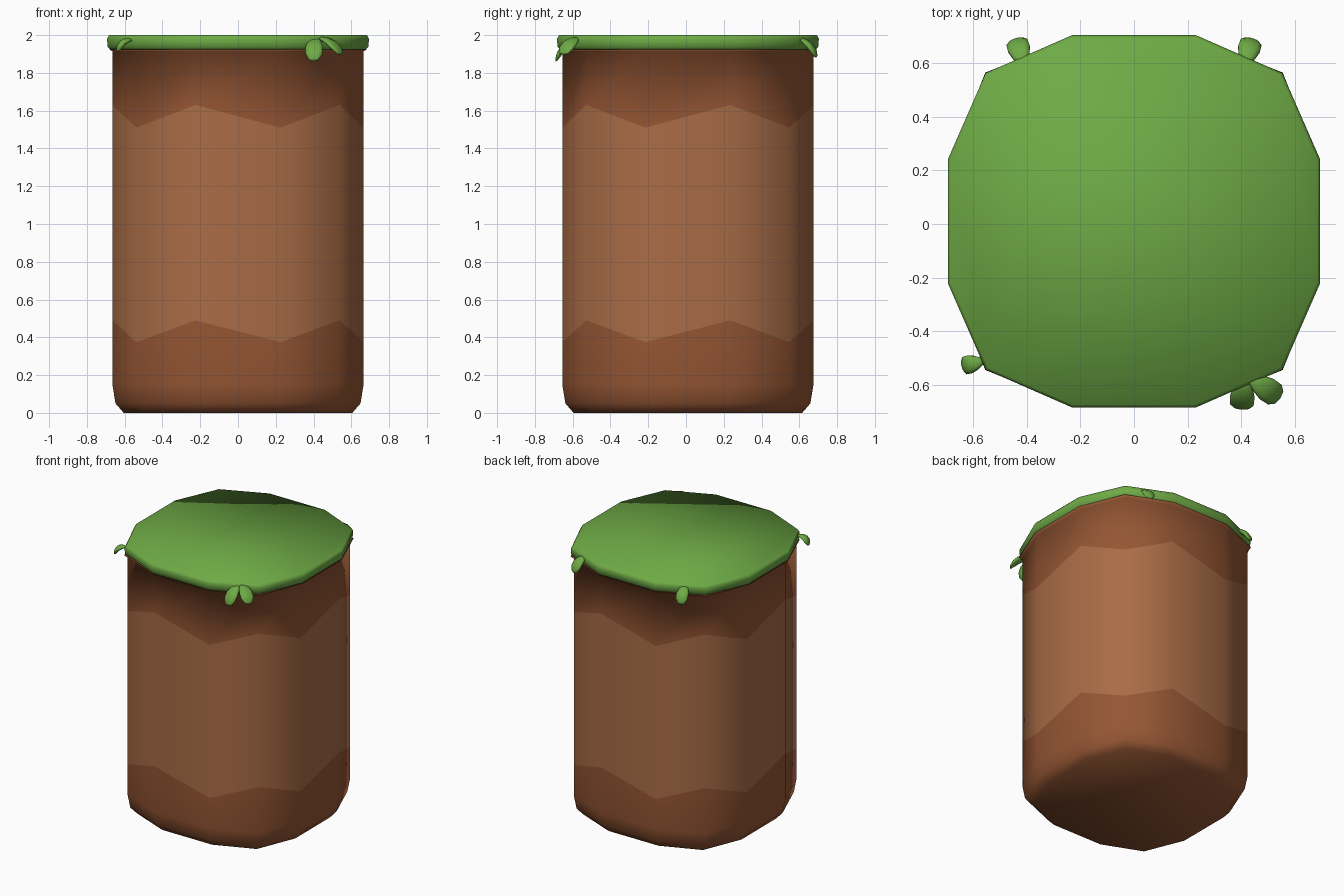
import bpy, bmesh, math
from mathutils import Vector, Matrix

if "Cube" in bpy.data.objects:
    bpy.data.objects.remove(bpy.data.objects["Cube"])

def material(name, rgb):
    m = bpy.data.materials.new(name)
    m.diffuse_color = (*rgb, 1)
    m.use_nodes = True
    m.node_tree.nodes["Principled BSDF"].inputs["Base Color"].default_value = m.diffuse_color
    return m

BARK = material("dark_bark", (0.30, 0.093, 0.034))
WOOD = material("light_bark", (0.40, 0.15, 0.062))
GREEN = material("grass_green", (0.155, 0.40, 0.06))

def ring_points(a, b, c):
    """Twelve-sided outline: a = flat half width, b = corner, c = side reach."""
    quarter = [(c, a), (b, b), (a, c)]
    pts = []
    for k in range(4):
        for x, y in quarter:
            for _ in range(k):
                x, y = -y, x
            pts.append((x, y))
    return pts

def loft(name, outline, rings, mats, y_shift=0.01):
    """Stack of scaled outlines; each ring is (scale, z_even, z_odd, material index)."""
    bm = bmesh.new()
    loops = [[bm.verts.new((x * s, y * s + y_shift, (z0, z1)[i % 2]))
              for i, (x, y) in enumerate(outline)] for s, z0, z1, _ in rings]
    n = len(outline)
    for low, high, ring in zip(loops, loops[1:], rings[1:]):
        for i in range(n):
            j = (i + 1) % n
            bm.faces.new((low[i], low[j], high[j], high[i])).material_index = ring[3]
    bm.faces.new(loops[0][::-1])
    bm.faces.new(loops[-1])
    return finish(bm, name, mats)

def finish(bm, name, mats):
    for f in bm.faces:
        f.smooth = True
    me = bpy.data.meshes.new(name)
    bm.to_mesh(me)
    bm.free()
    for m in mats:
        me.materials.append(m)
    ob = bpy.data.objects.new(name, me)
    bpy.context.collection.objects.link(ob)
    return ob

# Trunk: chamfered foot, zigzag light band, small lip under the grass
loft("trunk", ring_points(0.225, 0.538, 0.665), [
    (0.91, 0, 0, 0),
    (0.975, 0.05, 0.05, 0),
    (1.0, 0.15, 0.15, 0),
    (1.0, 0.49, 0.375, 0),
    (1.0, 1.63, 1.51, 1),
    (1.0, 1.915, 1.915, 0),
    (1.03, 1.925, 1.925, 0),
], [BARK, WOOD])

# Grass lid
loft("grass_top", ring_points(0.23, 0.55, 0.69), [
    (0.975, 1.92, 1.92, 0),
    (1.0, 1.937, 1.937, 0),
    (1.005, 1.98, 1.98, 0),
    (0.99, 2.0, 2.0, 0),
], [GREEN])

# Leaves drooping over the rim, each from root to tip
def leaf(name, root, tip, width):
    root, tip = Vector(root), Vector(tip)
    along = (tip - root).normalized()
    side = along.cross(Vector((0, 0, 1))).normalized()
    normal = side.cross(along).normalized()
    length = (tip - root).length
    bm = bmesh.new()
    bmesh.ops.create_uvsphere(bm, u_segments=10, v_segments=6, radius=1)
    for v in bm.verts:
        x, y, z = v.co
        t = (z + 1) / 2
        w = width * (0.6 + 0.4 * t)
        bow = 0.02 * (1 - z * z)
        v.co = root + along * (t * length) + side * (x * w) + normal * (y * 0.017 + bow)
    bmesh.ops.recalc_face_normals(bm, faces=bm.faces)
    finish(bm, name, [GREEN])

leaf("leaf_back_left", (-0.41, 0.59, 1.985), (-0.44, 0.69, 1.88), 0.055)
leaf("leaf_back_right", (0.41, 0.59, 1.985), (0.44, 0.69, 1.88), 0.055)
leaf("leaf_front_left", (-0.56, -0.51, 1.975), (-0.64, -0.53, 1.91), 0.045)
leaf("leaf_front_a", (0.41, -0.57, 1.985), (0.40, -0.69, 1.86), 0.06)
leaf("leaf_front_b", (0.43, -0.57, 1.985), (0.545, -0.65, 1.895), 0.06)
